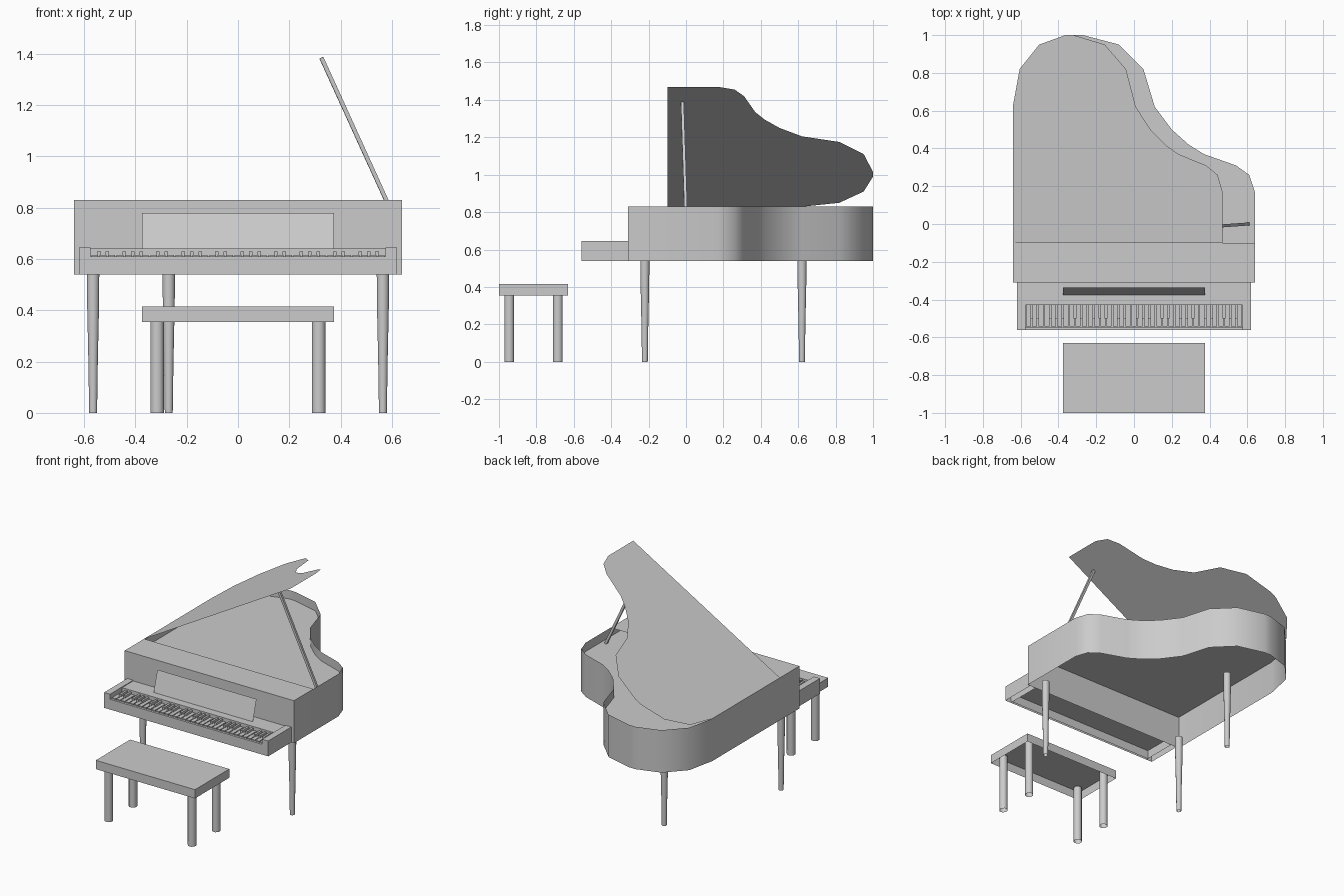
import bpy
import bmesh
import math
from mathutils import Matrix, Vector

if "Cube" in bpy.data.objects:
    bpy.data.objects.remove(bpy.data.objects["Cube"], do_unlink=True)

# One plain colour for everything
grey = bpy.data.materials.new("plain_grey")
grey.use_nodes = True
GREY = (0.6, 0.6, 0.6, 1)
grey.diffuse_color = GREY
grey.node_tree.nodes["Principled BSDF"].inputs["Base Color"].default_value = GREY


def finish(name, bm, smooth=False):
    mesh = bpy.data.meshes.new(name)
    bm.to_mesh(mesh)
    bm.free()
    mesh.materials.append(grey)
    obj = bpy.data.objects.new(name, mesh)
    bpy.context.collection.objects.link(obj)
    if smooth:
        bpy.ops.object.select_all(action="DESELECT")
        obj.select_set(True)
        bpy.context.view_layer.objects.active = obj
        bpy.ops.object.shade_smooth_by_angle(angle=math.radians(50))
    return obj


def add_box(bm, lo, hi, open_below=False):
    lo, hi = Vector(lo), Vector(hi)
    size = hi - lo
    matrix = Matrix.Translation((lo + hi) / 2) @ Matrix.Diagonal((*size, 1))
    verts = bmesh.ops.create_cube(bm, size=1, matrix=matrix)["verts"]
    if open_below:
        faces = {f for v in verts for f in v.link_faces}
        under = [f for f in faces if all(abs(v.co.z - lo.z) < 1e-5 for v in f.verts)]
        bmesh.ops.delete(bm, geom=under, context="FACES_ONLY")


def box(name, lo, hi, open_below=False):
    bm = bmesh.new()
    add_box(bm, lo, hi, open_below)
    return finish(name, bm)


def sheet(name, points):
    bm = bmesh.new()
    bm.faces.new([bm.verts.new(p) for p in points])
    return finish(name, bm)


def turned_leg(name, x, y, profile, sides):
    """Tube through (radius, height) rings, open at the foot."""
    bm = bmesh.new()
    rings = []
    for r, z in profile:
        angles = [math.tau * (i + 0.5) / sides for i in range(sides)]
        rings.append([bm.verts.new((x + r * math.cos(a), y + r * math.sin(a), z)) for a in angles])
    for low, high in zip(rings, rings[1:]):
        for i in range(sides):
            j = (i + 1) % sides
            bm.faces.new((low[i], low[j], high[j], high[i]))
    bm.faces.new(rings[-1])
    return finish(name, bm, True)


# Shared plan of the case and lid, from the bent side round the tail
BOTTOM, TOP, BOARD = 0.54, 0.83, 0.77
SIDE, FRONT, LID_FRONT = 0.64, -0.31, -0.10
curve = [(0.64, 0.17), (0.61, 0.26), (0.54, 0.31), (0.37, 0.37), (0.29, 0.42),
         (0.20, 0.50), (0.11, 0.62), (0.05, 0.82), (-0.08, 0.95), (-0.27, 1.0),
         (-0.32, 1.0), (-0.48, 0.95), (-0.60, 0.82), (-0.64, 0.63)]
plan = [(-SIDE, FRONT), (SIDE, FRONT)] + curve

# Rim
bm = bmesh.new()
low = [bm.verts.new((x, y, BOTTOM)) for x, y in plan]
high = [bm.verts.new((x, y, TOP)) for x, y in plan]
for i in range(len(plan)):
    j = (i + 1) % len(plan)
    bm.faces.new((low[i], low[j], high[j], high[i]))
finish("rim", bm, True)

# Soundboard and fixed front top
sheet("soundboard", [(x, y, BOARD) for x, y in plan])
sheet("front_top", [(-SIDE, FRONT, TOP), (SIDE, FRONT, TOP),
                    (SIDE, LID_FRONT, TOP), (-SIDE, LID_FRONT, TOP)])

# Raised lid, hinged along the straight side
tilt = math.radians(30)
sheet("lid", [((x + SIDE) * math.cos(tilt) - SIDE, y, TOP + (x + SIDE) * math.sin(tilt))
              for x, y in [(-SIDE, LID_FRONT), (SIDE, LID_FRONT)] + curve])

# Lid prop
foot, head = Vector((0.605, 0.0, BOARD)), Vector((0.325, -0.02, 1.385))
axis = head - foot
bm = bmesh.new()
bmesh.ops.create_cube(bm, size=1, matrix=Matrix.Translation((foot + head) / 2)
                      @ axis.to_track_quat("Z", "Y").to_matrix().to_4x4()
                      @ Matrix.Diagonal((0.016, 0.016, axis.length, 1)))
finish("lid_prop", bm)

# Keyboard case
KEY_FRONT, KEY_BACK, INNER = -0.545, -0.43, 0.575
for side, a, b in (("left", INNER, 0.62), ("right", -0.62, -INNER)):
    box(side + "_cheek", (a, -0.56, BOTTOM), (b, FRONT, 0.645), True)
box("key_slip", (-INNER, -0.56, BOTTOM), (INNER, KEY_FRONT, 0.61), True)
sheet("key_bed", [(-INNER, KEY_FRONT, 0.60), (INNER, KEY_FRONT, 0.60),
                  (INNER, FRONT, 0.60), (-INNER, FRONT, 0.60)])
bm = bmesh.new()
add_box(bm, (-INNER, KEY_BACK, 0.60), (INNER, FRONT, 0.64))
finish("fallboard", bm)

# Keys: five octaves, with raised keys in groups of two and three
COUNT = 35
pitch = 2 * INNER / COUNT
naturals, sharps = bmesh.new(), bmesh.new()
for i in range(COUNT):
    x = -INNER + i * pitch
    add_box(naturals, (x + 0.003, KEY_FRONT + 0.003, 0.60), (x + pitch - 0.003, KEY_BACK, 0.615))
    if i % 7 not in (2, 6):
        add_box(sharps, (x + pitch - 0.007, -0.50, 0.60), (x + pitch + 0.007, KEY_BACK, 0.63))
finish("natural_keys", naturals)
finish("sharp_keys", sharps)

# Leaning music rest
sheet("music_rest", [(-0.375, -0.375, 0.64), (0.375, -0.375, 0.64),
                     (0.375, -0.335, 0.78), (-0.375, -0.335, 0.78)])

# Piano legs
profile = [(0.016, 0), (0.019, 0.2), (0.024, 0.42), (0.025, 0.55)]
for name, x, y in (("front_left_leg", 0.565, -0.22), ("front_right_leg", -0.565, -0.22),
                   ("rear_leg", -0.27, 0.62)):
    turned_leg(name, x, y, profile, 12)

# Bench
box("bench_seat", (-0.375, -1.0, 0.355), (0.375, -0.63, 0.415), True)
for side, x in (("left", 0.315), ("right", -0.315)):
    for end, y in (("front", -0.945), ("back", -0.685)):
        turned_leg(f"bench_{end}_{side}_leg", x, y, [(0.028, 0), (0.028, 0.40)], 8)
